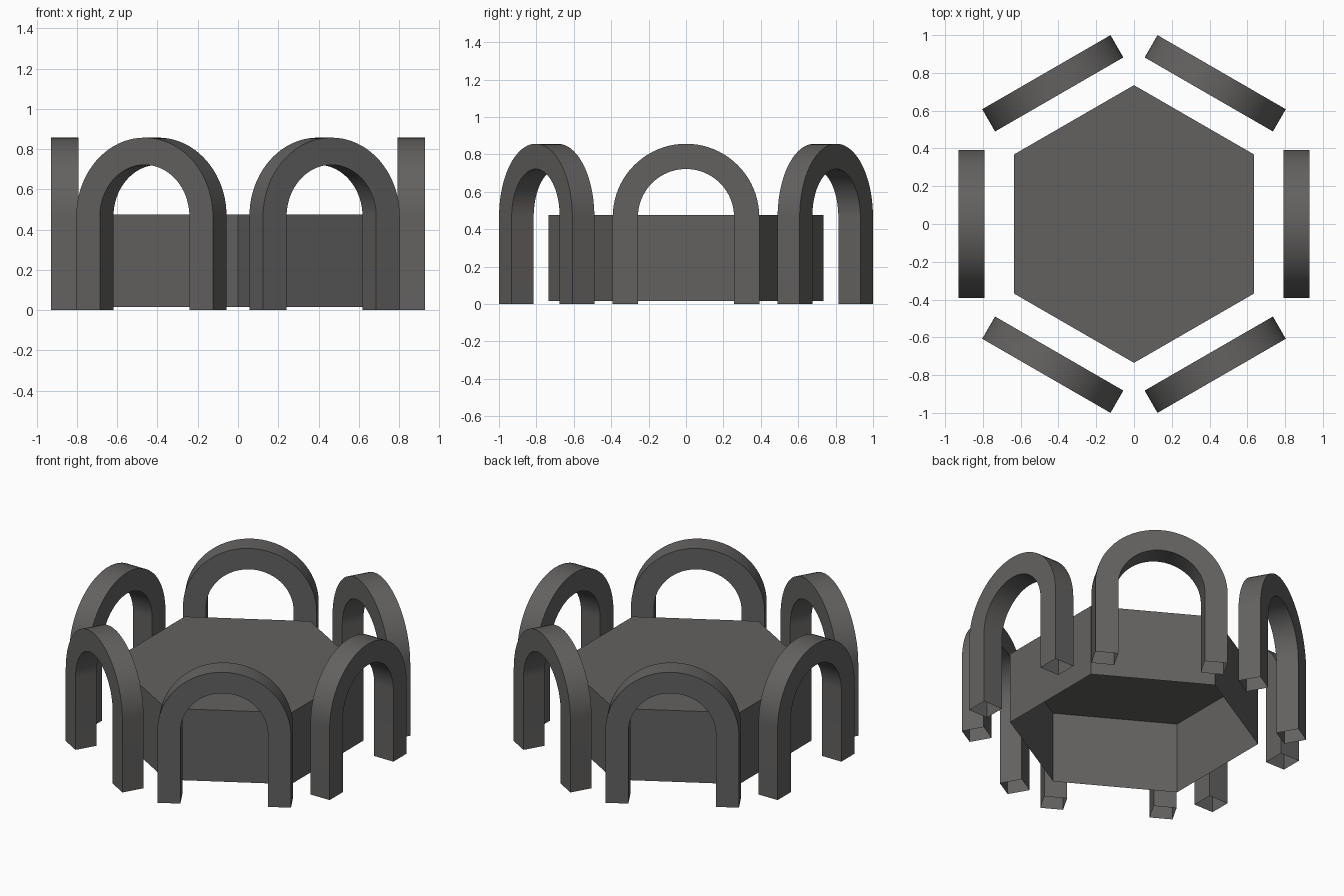
import bpy, bmesh, math
from mathutils import Matrix

if "Cube" in bpy.data.objects:
    bpy.data.objects.remove(bpy.data.objects["Cube"])

# Single dark grey colour
grey = bpy.data.materials.new("dark grey")
grey.diffuse_color = (0.125, 0.121, 0.118, 1)
grey.use_nodes = True
grey.node_tree.nodes["Principled BSDF"].inputs["Base Color"].default_value = grey.diffuse_color


def add_object(name, bm):
    bmesh.ops.recalc_face_normals(bm, faces=bm.faces)
    mesh = bpy.data.meshes.new(name)
    bm.to_mesh(mesh)
    bm.free()
    mesh.materials.append(grey)
    obj = bpy.data.objects.new(name, mesh)
    bpy.context.collection.objects.link(obj)
    return obj


# Hexagonal platform, hollow and open underneath
HEX_R, HEX_LOW, HEX_TOP = 0.735, 0.015, 0.475
bm = bmesh.new()
angles = [math.radians(90 + 60 * i) for i in range(6)]
low, top = [[bm.verts.new((HEX_R * math.cos(a), HEX_R * math.sin(a), z)) for a in angles]
            for z in (HEX_LOW, HEX_TOP)]
bm.faces.new(top)
for i in range(6):
    j = (i + 1) % 6
    bm.faces.new((low[i], low[j], top[j], top[i]))
add_object("hexagonal_platform", bm)

# Round arches, one facing each platform side, with open feet
R_OUT, R_IN, SPRING, SEGMENTS = 0.392, 0.257, 0.465, 40
NEAR, FAR = 0.792, 0.928


def arch_line(r):
    pts = [(r, 0)]
    for i in range(SEGMENTS + 1):
        a = math.pi * i / SEGMENTS
        pts.append((r * math.cos(a), SPRING + r * math.sin(a)))
    return pts + [(-r, 0)]


def build_arch(name, angle):
    bm = bmesh.new()
    # four long edges: the corners of the square section swept along the arch
    rails = [[bm.verts.new((x, y, z)) for y, z in arch_line(r)]
             for x, r in ((NEAR, R_IN), (FAR, R_IN), (FAR, R_OUT), (NEAR, R_OUT))]
    for k in range(4):
        a, b = rails[k], rails[(k + 1) % 4]
        for i in range(len(a) - 1):
            bm.faces.new((a[i], b[i], b[i + 1], a[i + 1]))
    bmesh.ops.transform(bm, matrix=Matrix.Rotation(angle, 4, 'Z'), verts=bm.verts)
    obj = add_object(name, bm)
    bpy.ops.object.select_all(action='DESELECT')
    obj.select_set(True)
    bpy.context.view_layer.objects.active = obj
    bpy.ops.object.shade_smooth_by_angle(angle=math.radians(30))


for n in range(6):
    build_arch(f"arch_{n + 1}", math.radians(60 * n))
